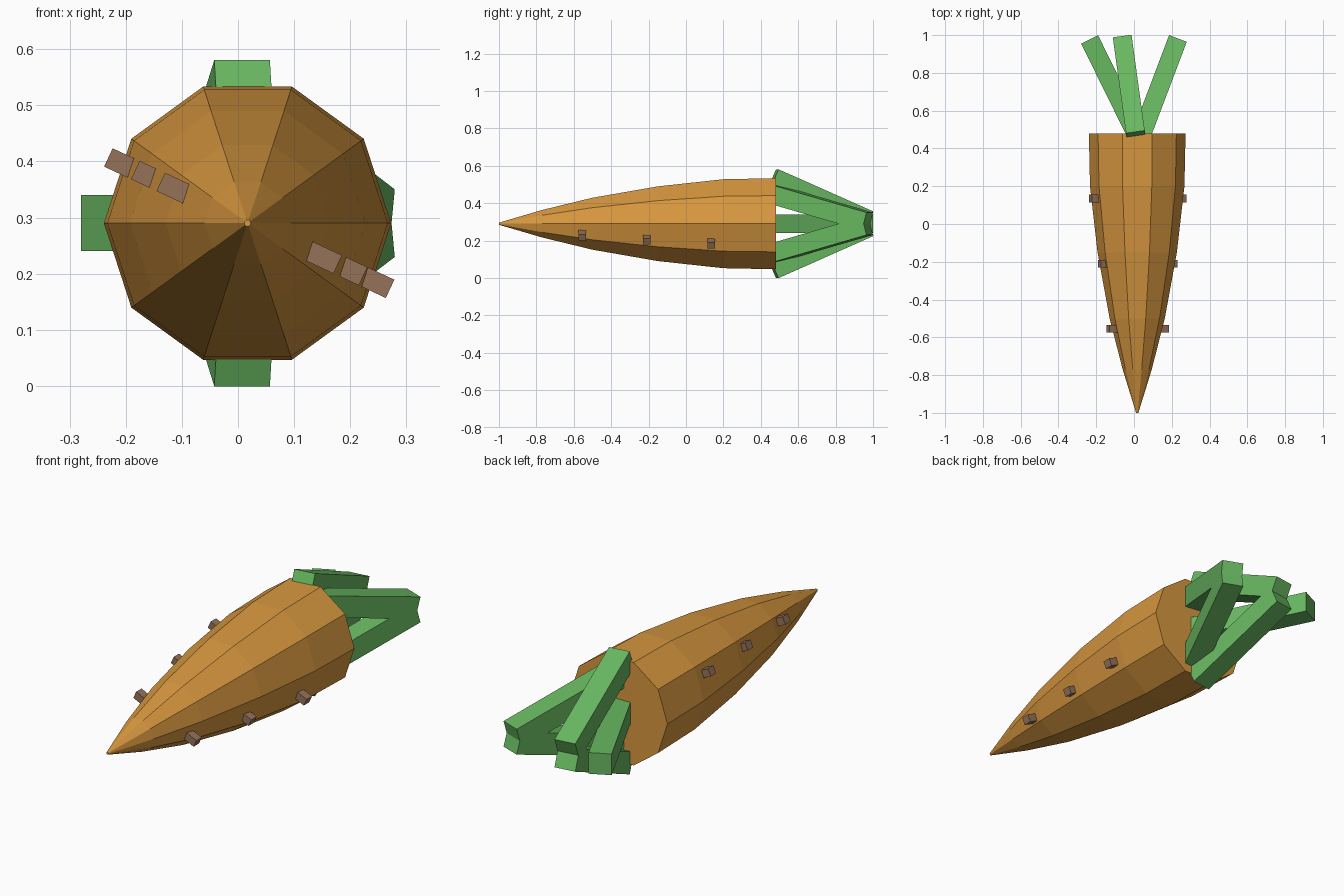
import bpy, bmesh, math
from mathutils import Vector, Matrix

cube = bpy.data.objects.get("Cube")
if cube:
    bpy.data.objects.remove(cube, do_unlink=True)


def make_material(name, colour):
    mat = bpy.data.materials.new(name)
    mat.use_nodes = True
    mat.diffuse_color = (*colour, 1)
    mat.node_tree.nodes["Principled BSDF"].inputs["Base Color"].default_value = (*colour, 1)
    return mat


orange = make_material("carrot_orange", (0.68, 0.31, 0.05))
green = make_material("stalk_green", (0.14, 0.48, 0.12))
brown = make_material("nub_brown", (0.30, 0.17, 0.10))


def add_object(name, bm, mat):
    bmesh.ops.recalc_face_normals(bm, faces=bm.faces)
    mesh = bpy.data.meshes.new(name)
    bm.to_mesh(mesh)
    bm.free()
    mesh.materials.append(mat)
    obj = bpy.data.objects.new(name, mesh)
    bpy.context.collection.objects.link(obj)
    return obj


def add_beam(name, start, end, width, height, mat, side=None):
    """Box running from start to end, its width axis level unless given."""
    start, end = Vector(start), Vector(end)
    along = (end - start).normalized()
    side = Vector(side) if side else along.cross(Vector((0, 0, 1))).normalized()
    up = side.cross(along)
    rot = Matrix((side, along, up)).transposed().to_4x4()
    bm = bmesh.new()
    bmesh.ops.create_cube(bm, size=1)
    scale = Matrix.Diagonal((width, (end - start).length, height, 1))
    bm.transform(Matrix.Translation((start + end) / 2) @ rot @ scale)
    return add_object(name, bm, mat)


MID_X, MID_Z, SIDES = 0.017, 0.29, 10

# Root: ten-sided tapering body, closed at both ends
profile = [(-1, 0.006), (-0.77, 0.077), (-0.5, 0.146),
           (-0.15, 0.21), (0.2, 0.25), (0.48, 0.256)]
bm = bmesh.new()
rings = []
for y, r in profile:
    ring = []
    for i in range(SIDES):
        a = math.tau * i / SIDES
        ring.append(bm.verts.new((MID_X + r * math.cos(a), y, MID_Z + r * math.sin(a))))
    rings.append(ring)
for low, high in zip(rings, rings[1:]):
    for i in range(SIDES):
        j = (i + 1) % SIDES
        bm.faces.new((low[i], low[j], high[j], high[i]))
bm.faces.new(rings[0])
bm.faces.new(rings[-1])
add_object("carrot_root", bm, orange)

# Leaf stalks: one on the right, mirrored pairs in the middle and on the left
add_beam("right_stalk", (0.02, 0.46, MID_Z), (-0.235, 0.977, MID_Z), 0.1, 0.1, green)
for label, s in (("upper", 1), ("lower", -1)):
    add_beam(label + "_middle_stalk", (0.01, 0.468, MID_Z + s * 0.245),
             (-0.06, 0.975, MID_Z + s * 0.02), 0.1, 0.1, green)
    add_beam(label + "_left_stalk", (0.035, 0.46, MID_Z + s * 0.16),
             (0.228, 0.97, MID_Z + s * 0.012), 0.1, 0.1, green)

# Nubs: three on each side, along a tilted line through the root
tilt = math.radians(-25)
out = Vector((math.cos(tilt), 0, math.sin(tilt)))
for label, s in (("left", 1), ("right", -1)):
    for n, (y, reach) in enumerate(((-0.555, 0.174), (-0.21, 0.224), (0.135, 0.277))):
        centre = Vector((0.02, y, MID_Z))
        add_beam(f"{label}_nub_{n + 1}", centre + out * s * (reach - 0.06),
                 centre + out * s * reach, 0.04, 0.036, brown, side=(0, 1, 0))
